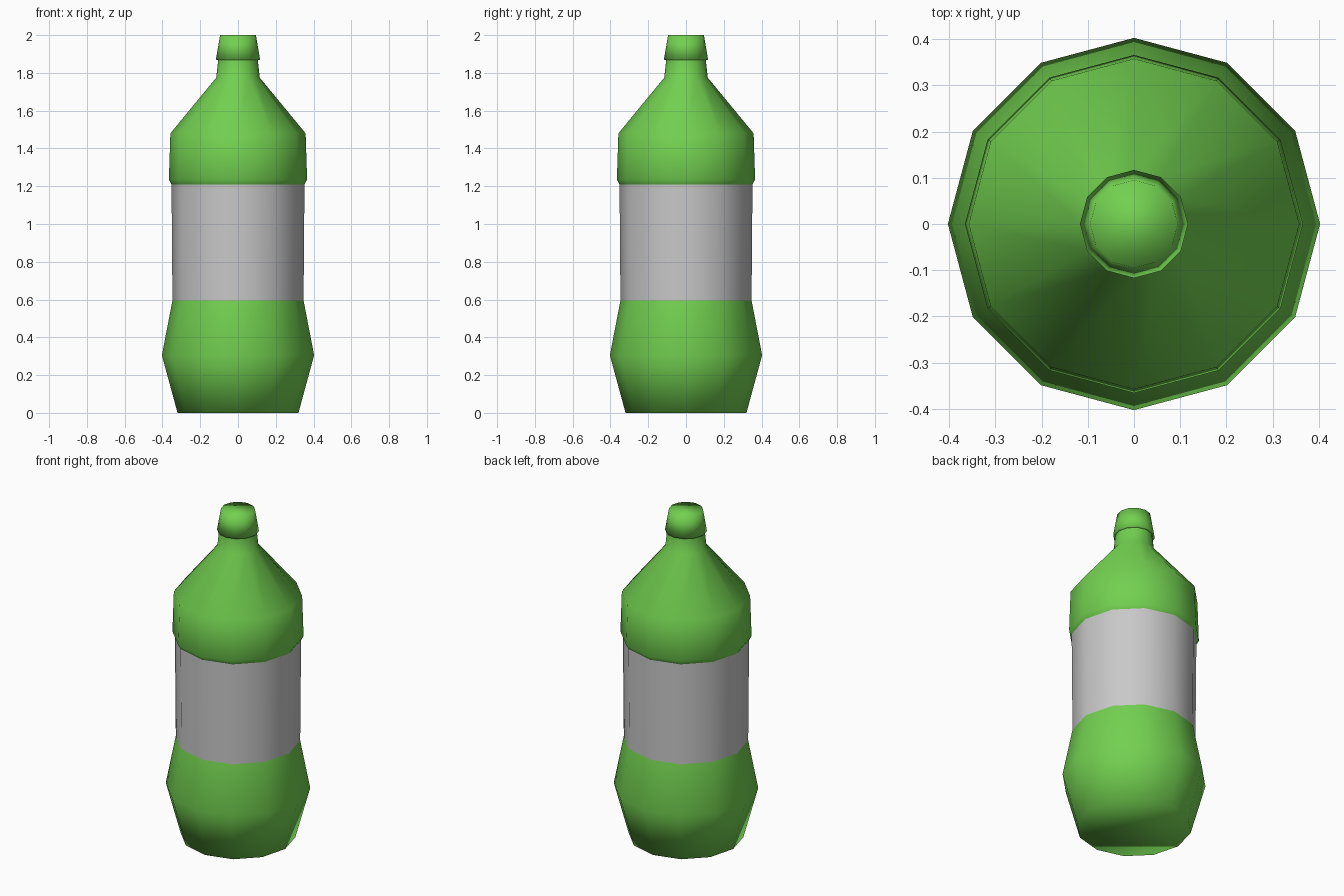
import bpy, bmesh
from math import cos, sin, pi

cube = bpy.data.objects.get("Cube")
if cube:
    bpy.data.objects.remove(cube, do_unlink=True)

SIDES = 12


def material(name, rgb):
    mat = bpy.data.materials.new(name)
    mat.use_nodes = True
    mat.diffuse_color = (*rgb, 1)
    bsdf = mat.node_tree.nodes["Principled BSDF"]
    bsdf.inputs["Base Color"].default_value = (*rgb, 1)
    bsdf.inputs["Roughness"].default_value = 0.6
    return mat


def lathe(name, profile, mat, close_bottom=False, close_top=False):
    """Spin a (radius, height) profile into a smooth twelve-sided shell."""
    bm = bmesh.new()
    rings = [[bm.verts.new((r * cos(2 * pi * i / SIDES), r * sin(2 * pi * i / SIDES), z))
              for i in range(SIDES)] for r, z in profile]
    for low, high in zip(rings, rings[1:]):
        for i in range(SIDES):
            j = (i + 1) % SIDES
            bm.faces.new((low[i], low[j], high[j], high[i]))
    if close_bottom:
        bm.faces.new(rings[0][::-1])
    if close_top:
        bm.faces.new(rings[-1])
    for face in bm.faces:
        face.smooth = True
    mesh = bpy.data.meshes.new(name)
    bm.to_mesh(mesh)
    bm.free()
    mesh.materials.append(mat)
    obj = bpy.data.objects.new(name, mesh)
    bpy.context.collection.objects.link(obj)
    return obj


green = material("bottle green", (0.17, 0.63, 0.08))
grey = material("label grey", (0.58, 0.58, 0.58))

# Bulging base below the label
lathe("lower_body", [(0.32, 0), (0.403, 0.305), (0.347, 0.595)], green, close_bottom=True)

# Wrapped label
lathe("label", [(0.347, 0.595), (0.352, 1.21)], grey)

# Shoulder and neck, with a small lip over the label
lathe("shoulder_and_neck", [(0.352, 1.21), (0.366, 1.235), (0.358, 1.48),
                            (0.115, 1.775), (0.105, 1.868)], green)

# Tapered screw cap
lathe("cap", [(0.105, 1.868), (0.117, 1.87), (0.095, 2.0)], green, close_top=True)
